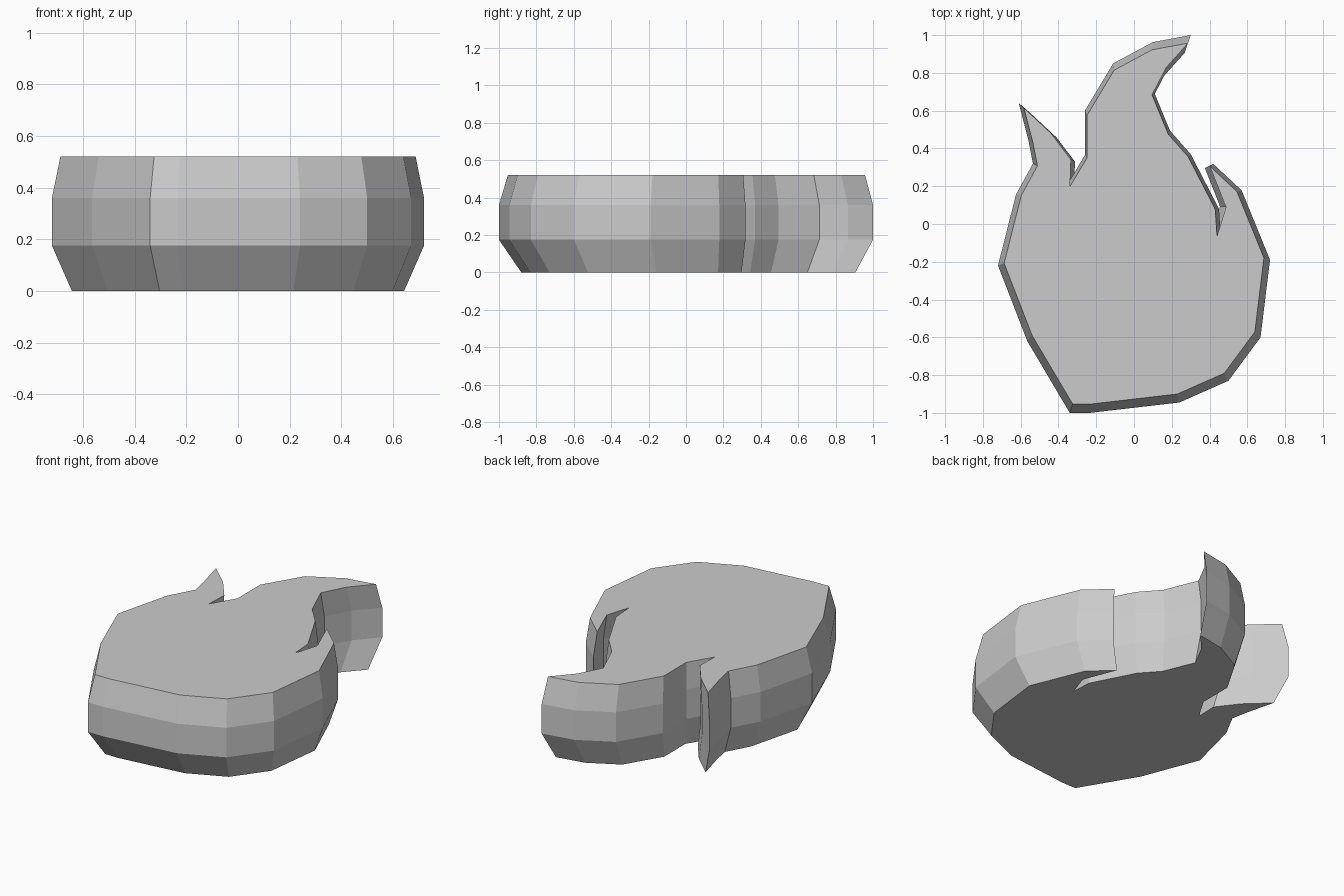
import bpy, bmesh

# Flame silhouette at its widest, counter-clockwise from the lower left corner
OUTLINE = [
    (-0.34, -1.0), (-0.235, -1.0), (0.24, -0.945), (0.50, -0.83), (0.67, -0.60),
    (0.72, -0.19), (0.57, 0.178), (0.42, 0.318),              # right side and small tongue
    (0.51, 0.09), (0.46, -0.07), (0.45, 0.08),                # right notch
    (0.30, 0.37), (0.19, 0.495), (0.10, 0.713), (0.18, 0.866),
    (0.30, 1.0), (0.10, 0.963), (-0.11, 0.85), (-0.26, 0.60),  # main tongue
    (-0.26, 0.365), (-0.355, 0.205), (-0.35, 0.355),          # left notch
    (-0.46, 0.50), (-0.61, 0.64), (-0.56, 0.447), (-0.535, 0.32),  # left tongue
    (-0.625, 0.155), (-0.72, -0.22), (-0.565, -0.62),
]

# Layers: height, scale of the silhouette, shift in y
LAYERS = [(0.0, 0.893, 0.0125), (0.175, 1.0, 0.0), (0.36, 1.0, 0.0), (0.52, 0.955, 0.0025)]

bm = bmesh.new()
rings = [[bm.verts.new((x * s, y * s + dy, z)) for x, y in OUTLINE] for z, s, dy in LAYERS]
n = len(OUTLINE)

# Side walls
for low, high in zip(rings, rings[1:]):
    for i in range(n):
        j = (i + 1) % n
        bm.faces.new((low[i], low[j], high[j], high[i]))

# Flat bottom and top
caps = [bm.faces.new(rings[0][::-1]), bm.faces.new(rings[-1])]
bm.normal_update()
bmesh.ops.triangulate(bm, faces=caps, ngon_method='EAR_CLIP')

mesh = bpy.data.meshes.new("flame")
bm.to_mesh(mesh)
bm.free()
flame = bpy.data.objects.new("flame", mesh)
bpy.context.collection.objects.link(flame)
